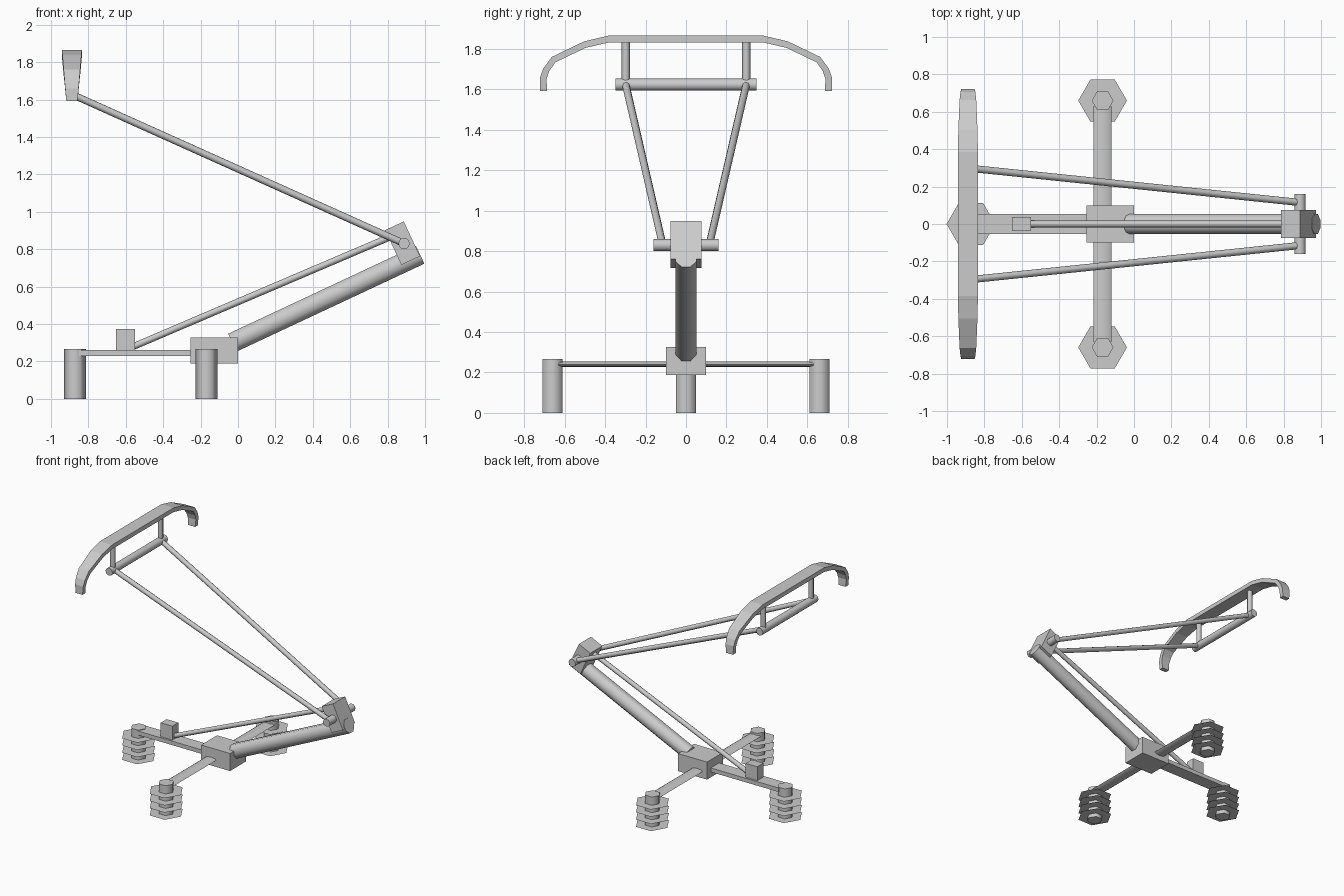
import bpy, bmesh, math
from mathutils import Vector, Matrix

if "Cube" in bpy.data.objects:
    bpy.data.objects.remove(bpy.data.objects["Cube"])


def finish(name, bm, smooth=True):
    me = bpy.data.meshes.new(name)
    bmesh.ops.recalc_face_normals(bm, faces=bm.faces[:])
    bm.to_mesh(me)
    bm.free()
    ob = bpy.data.objects.new(name, me)
    bpy.context.collection.objects.link(ob)
    if smooth:
        bpy.ops.object.select_all(action='DESELECT')
        ob.select_set(True)
        bpy.context.view_layer.objects.active = ob
        bpy.ops.object.shade_smooth_by_angle(angle=math.radians(62))
    return ob


def box(name, center, size, tilt=0):
    bm = bmesh.new()
    bmesh.ops.create_cube(bm, size=1, matrix=Matrix.Translation(center)
                          @ Matrix.Rotation(-tilt, 4, 'Y') @ Matrix.Diagonal((*size, 1)))
    return finish(name, bm, False)


def rod(name, a, b, r, sides=8, spin=0.0, flat=1.0):
    """Prism from a to b; flat squashes it vertically about its axis."""
    a, b = Vector(a), Vector(b)
    d = (b - a).normalized()
    ref = Vector((1, 0, 0)) if abs(d.z) > 0.95 else Vector((0, 0, 1))
    up = (ref - d * ref.dot(d)).normalized()
    side = d.cross(up)
    bm = bmesh.new()
    rings = []
    for p in (a, b):
        rings.append([bm.verts.new(p + up * (r * flat * math.cos(t)) + side * (r * math.sin(t)))
                      for t in (spin + 2 * math.pi * i / sides for i in range(sides))])
    for i in range(sides):
        j = (i + 1) % sides
        bm.faces.new((rings[0][i], rings[0][j], rings[1][j], rings[1][i]))
    bm.faces.new(rings[0])
    bm.faces.new(rings[1])
    return finish(name, bm)


# Insulators: hexagonal columns with paper-thin sheds
for n, (x, y) in enumerate([(-0.872, 0), (-0.168, 0.66), (-0.168, -0.66)]):
    rod(f"insulator_column_{n}", (x, y, 0), (x, y, 0.267), 0.058, 6)
    bm = bmesh.new()
    for k in range(4):
        bmesh.ops.create_circle(bm, cap_ends=True, segments=6, radius=0.13,
                                matrix=Matrix.Translation((x, y, 0.03 + 0.057 * k))
                                @ Matrix.Rotation(math.pi / 2, 4, 'Z'))
    # vertices of the hexagon point along x
    cx = max(v.co.x for v in bm.verts) - x
    if cx < 0.125:
        bmesh.ops.rotate(bm, verts=bm.verts[:], cent=(x, y, 0),
                         matrix=Matrix.Rotation(math.pi / 6, 3, 'Z'))
    finish(f"insulator_sheds_{n}", bm, False)

# Base frame
box("base_block", (-0.127, 0, 0.257), (0.254, 0.2, 0.139))
box("base_beam", (-0.55, 0, 0.246), (0.6, 0.105, 0.032))
for s, side in ((1, "back"), (-1, "front")):
    rod(f"cross_beam_{side}", (-0.168, s * 0.09, 0.24), (-0.168, s * 0.63, 0.24),
        0.048, 8, 0, 0.28)
box("rod_mount", (-0.601, 0, 0.315), (0.102, 0.075, 0.114))

# Lower arm, guide rod and knuckle
rod("lower_arm", (-0.03, 0, 0.30), (0.974, 0, 0.77), 0.057, 8, math.pi / 8)
rod("guide_rod", (-0.57, 0, 0.275), (0.82, 0, 0.868), 0.018)
box("knuckle", (0.88, 0, 0.832), (0.11, 0.152, 0.205), math.radians(25))
rod("knuckle_pin", (0.888, -0.16, 0.83), (0.888, 0.16, 0.83), 0.03, 12)

# Upper arms and head supports
for s, side in ((1, "back"), (-1, "front")):
    rod(f"upper_arm_{side}", (0.888, s * 0.115, 0.83), (-0.88, s * 0.298, 1.624), 0.019)
    rod(f"head_post_{side}", (-0.888, s * 0.298, 1.63), (-0.888, s * 0.298, 1.845), 0.02)
rod("head_bar", (-0.888, -0.348, 1.624), (-0.888, 0.348, 1.624), 0.03, 12)

# Contact strip with drooping, narrowing horns
outer = [(0.385, 1.866), (0.504, 1.838), (0.664, 1.761), (0.706, 1.704), (0.722, 1.66), (0.723, 1.593)]
inner = [(0.385, 1.832), (0.497, 1.806), (0.647, 1.734), (0.677, 1.69), (0.69, 1.65), (0.687, 1.593)]
pairs = [(o, i) for o, i in zip(outer, inner)]
mirror = [((-o[0], o[1]), (-i[0], i[1])) for o, i in reversed(pairs)]
bm = bmesh.new()
rings = []
for o, i in mirror + pairs:
    w = 0.03 + 0.0235 * (o[1] - 1.593) / 0.273
    rings.append([bm.verts.new((-0.888 + sx * w, p[0], p[1]))
                  for sx, p in ((-1, o), (1, o), (1, i), (-1, i))])
for p, q in zip(rings, rings[1:]):
    for k in range(4):
        m = (k + 1) % 4
        bm.faces.new((p[k], p[m], q[m], q[k]))
bm.faces.new(rings[0])
bm.faces.new(rings[-1])
finish("contact_strip", bm, False)
